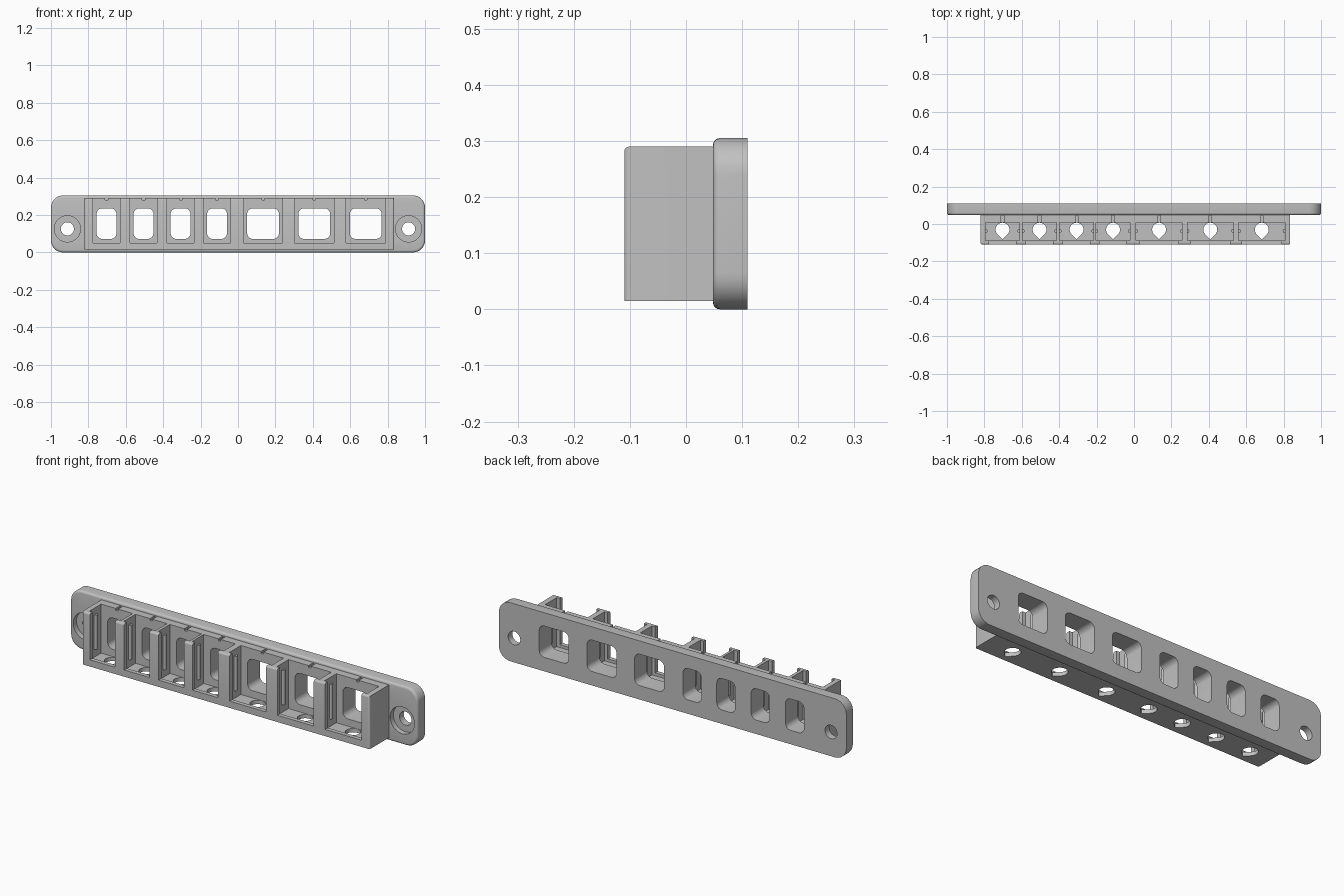
import bpy, bmesh, math

cube = bpy.data.objects.get("Cube")
if cube:
    bpy.data.objects.remove(cube, do_unlink=True)

grey = bpy.data.materials.new("plain grey")
grey.use_nodes = True
COLOUR = (0.53, 0.53, 0.53, 1)
grey.diffuse_color = COLOUR
grey.node_tree.nodes["Principled BSDF"].inputs["Base Color"].default_value = COLOUR


def rounded(cx, cy, w, h, r, steps=8):
    """Rounded rectangle outline."""
    pts = []
    for k, (sx, sy) in enumerate([(1, 1), (-1, 1), (-1, -1), (1, -1)]):
        for i in range(steps + 1):
            a = math.pi / 2 * (k + i / steps)
            pts.append((cx + sx * (w / 2 - r) + r * math.cos(a),
                        cy + sy * (h / 2 - r) + r * math.sin(a)))
    return pts


def circle(cx, cy, r, n=40):
    return [(cx + r * math.cos(math.tau * i / n), cy + r * math.sin(math.tau * i / n))
            for i in range(n)]


def teardrop(cx, cy, r, n=28):
    """Circle with a square point towards the front."""
    arc = [math.radians(-45 + 270 * i / n) for i in range(n + 1)]
    return ([(cx + r * math.cos(a), cy + r * math.sin(a)) for a in arc]
            + [(cx, cy - r * math.sqrt(2))])


def prism(name, outline, lo, hi, axis="Y", bevel=0, edge_rule=None):
    """Extrude an outline along an axis, rounding the edges picked by a rule."""
    bm = bmesh.new()
    place = (lambda u, v, t: (u, t, v)) if axis == "Y" else (lambda u, v, t: (u, v, t))
    rings = [[bm.verts.new(place(u, v, t)) for u, v in outline] for t in (lo, hi)]
    bm.faces.new(rings[0])
    bm.faces.new(rings[1])
    n = len(outline)
    for i in range(n):
        j = (i + 1) % n
        bm.faces.new((rings[0][i], rings[0][j], rings[1][j], rings[1][i]))
    bmesh.ops.recalc_face_normals(bm, faces=bm.faces)
    if bevel:
        edges = [e for e in bm.edges if edge_rule(e)]
        bmesh.ops.bevel(bm, geom=edges, offset=bevel, segments=4, profile=0.5,
                        affect="EDGES", clamp_overlap=True)
    mesh = bpy.data.meshes.new(name)
    bm.to_mesh(mesh)
    bm.free()
    mesh.materials.append(grey)
    obj = bpy.data.objects.new(name, mesh)
    bpy.context.collection.objects.link(obj)
    return obj


def box(name, x0, x1, y0, y1, z0, z1, **kw):
    return prism(name, [(x0, z0), (x1, z0), (x1, z1), (x0, z1)], y0, y1, **kw)


def cut(cutter, *targets):
    """Subtract the cutter from each target, then discard it."""
    for target in targets:
        bpy.context.view_layer.objects.active = target
        mod = target.modifiers.new("cut", "BOOLEAN")
        mod.operation = "DIFFERENCE"
        mod.solver = "EXACT"
        mod.object = cutter
        bpy.ops.object.modifier_apply(modifier=mod.name)
    bpy.data.objects.remove(cutter, do_unlink=True)


FRONT, PLATE_FRONT, BACK = -0.11, 0.048, 0.11
TOP = 0.29


def plate_rim(e):
    return all(v.co.y < PLATE_FRONT + 0.001 for v in e.verts)


def body_rim(e):
    front = all(v.co.y < FRONT + 0.001 for v in e.verts)
    low = all(v.co.z < 0.02 for v in e.verts)
    return front and not low


# Mounting plate and holder body
plate = prism("mounting_plate", rounded(0, 0.1525, 2, 0.305, 0.065), PLATE_FRONT, BACK,
              bevel=0.012, edge_rule=plate_rim)
body = box("holder_body", -0.82, 0.835, FRONT, 0.055, 0.015, TOP,
           bevel=0.009, edge_rule=body_rim)

# Counterbored screw holes
for side in (-1, 1):
    x = side * 0.912
    cut(prism("screw_hole", circle(x, 0.126, 0.035), 0, 0.2), plate)
    cut(prism("screw_recess", circle(x, 0.126, 0.07), 0, 0.075), plate)

# Tool pockets: centre and half width
SMALL, LARGE = 0.091, 0.123
pockets = [(-0.703, SMALL), (-0.505, SMALL), (-0.307, SMALL), (-0.112, SMALL),
           (0.134, LARGE), (0.408, LARGE), (0.683, LARGE)]
ribs = []
for cx, half in pockets:
    mouth = half - 0.018
    # Chamber, narrower front mouth, and window through the back
    cut(box("chamber", cx - half, cx + half, -0.088, 0.008, 0.035, 0.4), body)
    cut(box("mouth", cx - mouth, cx + mouth, -0.2, -0.05, 0.05, 0.4), body)
    cut(prism("window", rounded(cx, 0.154, 2 * half - 0.076, 0.163, 0.03), -0.02, 0.2),
        body, plate)
    # Drain hole in the floor and centre mark on the back wall
    cut(prism("floor_hole", teardrop(cx, -0.03, 0.037), -0.1, 0.06, "Z"), body)
    cut(box("centre_mark", cx - 0.007, cx + 0.007, -0.02, 0.046, TOP - 0.01, 0.4), body)
    # Upright grip ribs on both pocket walls
    for side in (-1, 1):
        ribs.append(prism("grip_rib", circle(cx + side * half, -0.037, 0.011, 16),
                          0.075, 0.255, "Z"))

bpy.ops.object.select_all(action="DESELECT")
for obj in [plate, body] + ribs:
    obj.select_set(True)
bpy.context.view_layer.objects.active = body
bpy.ops.object.shade_smooth_by_angle(angle=math.radians(30))
